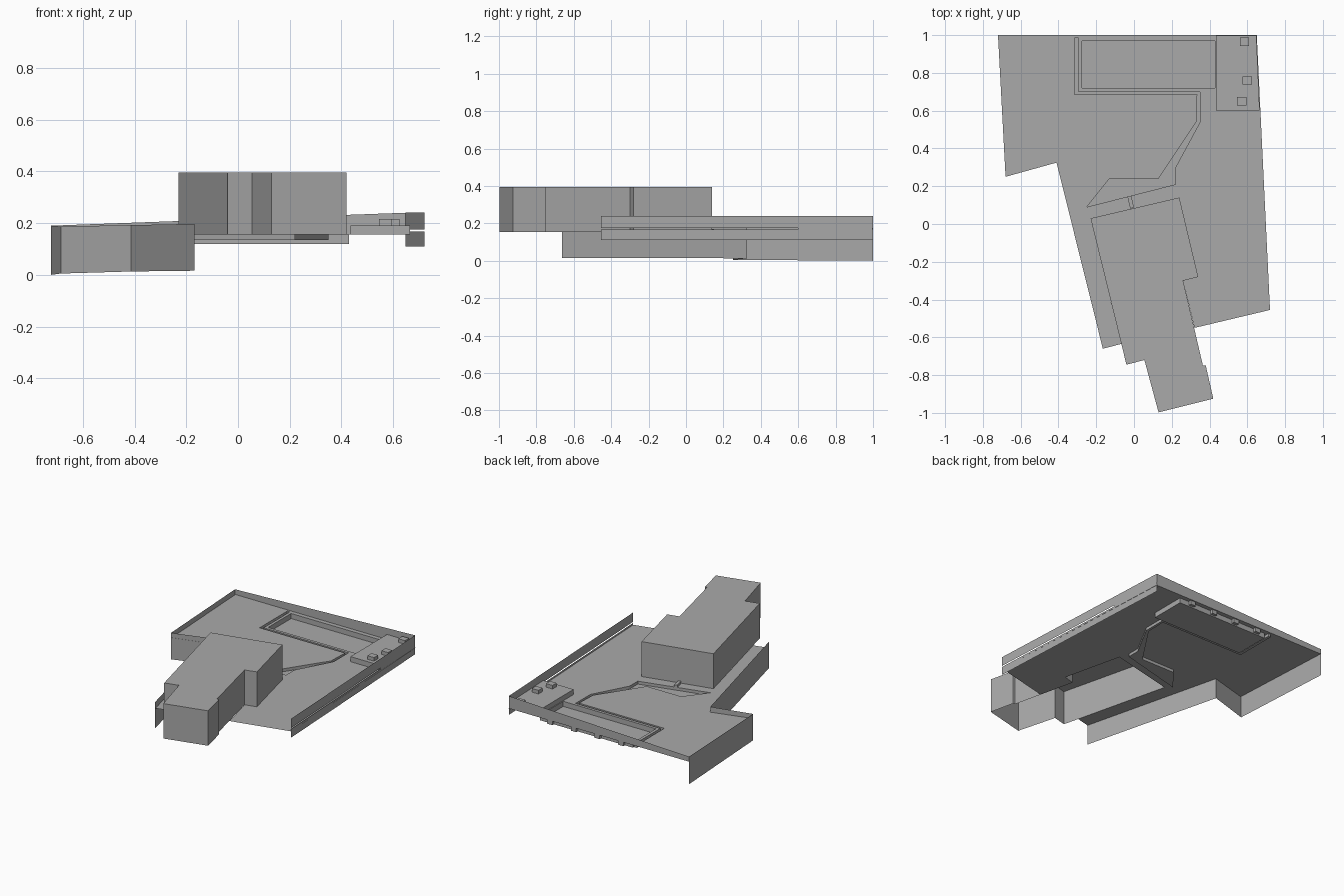
import bpy
import bmesh

if "Cube" in bpy.data.objects:
    bpy.data.objects.remove(bpy.data.objects["Cube"])

GROUND = 0.155
grey = bpy.data.materials.new("plain_grey")
grey.diffuse_color = (0.40, 0.40, 0.40, 1)
grey.use_nodes = True
grey.node_tree.nodes["Principled BSDF"].inputs["Base Color"].default_value = grey.diffuse_color


def finish(bm, name):
    mesh = bpy.data.meshes.new(name)
    bm.to_mesh(mesh)
    bm.free()
    mesh.materials.append(grey)
    obj = bpy.data.objects.new(name, mesh)
    bpy.context.collection.objects.link(obj)
    return obj


def sheet(name, loops, z):
    """Flat surface from an outline plus optional hole loops."""
    bm = bmesh.new()
    edges = []
    for loop in loops:
        vs = [bm.verts.new((x, y, z)) for x, y in loop]
        edges += [bm.edges.new((vs[i - 1], vs[i])) for i in range(len(vs))]
    bmesh.ops.triangle_fill(bm, edges=edges, use_beauty=True, normal=(0, 0, 1))
    for f in bm.faces:
        f.normal_update()
        if f.normal.z < 0:
            f.normal_flip()
    return finish(bm, name)


def ribbon(name, points):
    """Thin upright wall; each point is x, y, bottom, top."""
    bm = bmesh.new()
    pairs = [(bm.verts.new((x, y, b)), bm.verts.new((x, y, t)))
             for x, y, b, t in points]
    for (a, b), (c, d) in zip(pairs, pairs[1:]):
        bm.faces.new((a, c, d, b))
    return finish(bm, name)


def shell(name, outline, wall_low, wall_high, cap):
    """Upright walls around an outline, closed on one level only."""
    bm = bmesh.new()
    low = [bm.verts.new((x, y, wall_low)) for x, y in outline]
    high = [bm.verts.new((x, y, wall_high)) for x, y in outline]
    for i in range(len(outline)):
        bm.faces.new((low[i - 1], low[i], high[i], high[i - 1]))
    bm.faces.new(high if cap == "top" else low)
    if cap == "top":
        bmesh.ops.recalc_face_normals(bm, faces=bm.faces[:])
    return finish(bm, name)


def rect(x0, x1, y0, y1):
    return [(x0, y0), (x1, y0), (x1, y1), (x0, y1)]


# Building: stepped block, open underneath
building = [(-0.23, 0.03), (-0.04, -0.745), (0.055, -0.72), (0.13, -0.997),
            (0.42, -0.925), (0.38, -0.75), (0.365, -0.75), (0.26, -0.30),
            (0.34, -0.28), (0.24, 0.14)]
shell("building", building, GROUND, 0.395, "top")

# Sunken court and sunken path
court = rect(-0.275, 0.43, 0.72, 0.97)
path = [(-0.315, 0.985), (-0.315, 0.685), (0.335, 0.685), (0.33, 0.54),
        (0.13, 0.24), (-0.13, 0.24), (-0.25, 0.09), (0.22, 0.21),
        (0.22, 0.30), (0.35, 0.54), (0.35, 0.70), (-0.295, 0.70),
        (-0.295, 0.985)]
shell("sunken_court", court, 0.12, GROUND, "bottom")
ribbon("path_edges", [(x, y, 0.135, GROUND) for x, y in path + path[:1]])
sheet("path_floor", [path], 0.135)

# Ground, wrapped around the building
ground = [(-0.72, 1), (-0.68, 0.25), (-0.41, 0.325), (-0.165, -0.66),
          (-0.067, -0.635), (-0.23, 0.03), (0.24, 0.14), (0.34, -0.28),
          (0.26, -0.30), (0.32, -0.55), (0.72, -0.455), (0.65, 1)]
sheet("ground", [ground, court, path], GROUND)

# Perimeter walls
ribbon("west_wall", [(-0.723, 1, 0, 0.19), (-0.685, 0.25, 0.005, 0.187),
                     (-0.413, 0.325, 0.013, 0.192),
                     (-0.168, -0.662, 0.016, 0.197)])
ribbon("back_wall", [(-0.723, 1, GROUND, 0.19), (0.648, 1, GROUND, 0.24)])
for name, low, high in (("east_wall_upper", 0.176, 0.24),
                        ("east_wall_lower", 0.11, 0.168)):
    ribbon(name, [(0.648, 1, low, high), (0.72, -0.455, low, high)])

# Raised terrace in the back corner, with small rooftop boxes
shell("terrace", [(0.435, 0.6), (0.665, 0.6), (0.648, 0.998), (0.435, 0.998)],
      GROUND, 0.19, "top")
for i, (x, y) in enumerate([(0.585, 0.965), (0.60, 0.76), (0.57, 0.65)]):
    shell(f"terrace_box_{i + 1}",
          rect(x - 0.025, x + 0.025, y - 0.022, y + 0.022), 0.19, 0.215, "top")

# Light wells behind the court
for i in range(4):
    x = 0.34 - 0.18 * i
    shell(f"light_well_{i + 1}", rect(x - 0.02, x + 0.02, 0.975, 0.995),
          0.125, GROUND - 0.002, "bottom")

# Entrance step beside the building
shell("entrance_step", [(-0.02, 0.082), (0.0, 0.087), (-0.015, 0.15),
                        (-0.035, 0.145)], GROUND, 0.17, "top")
